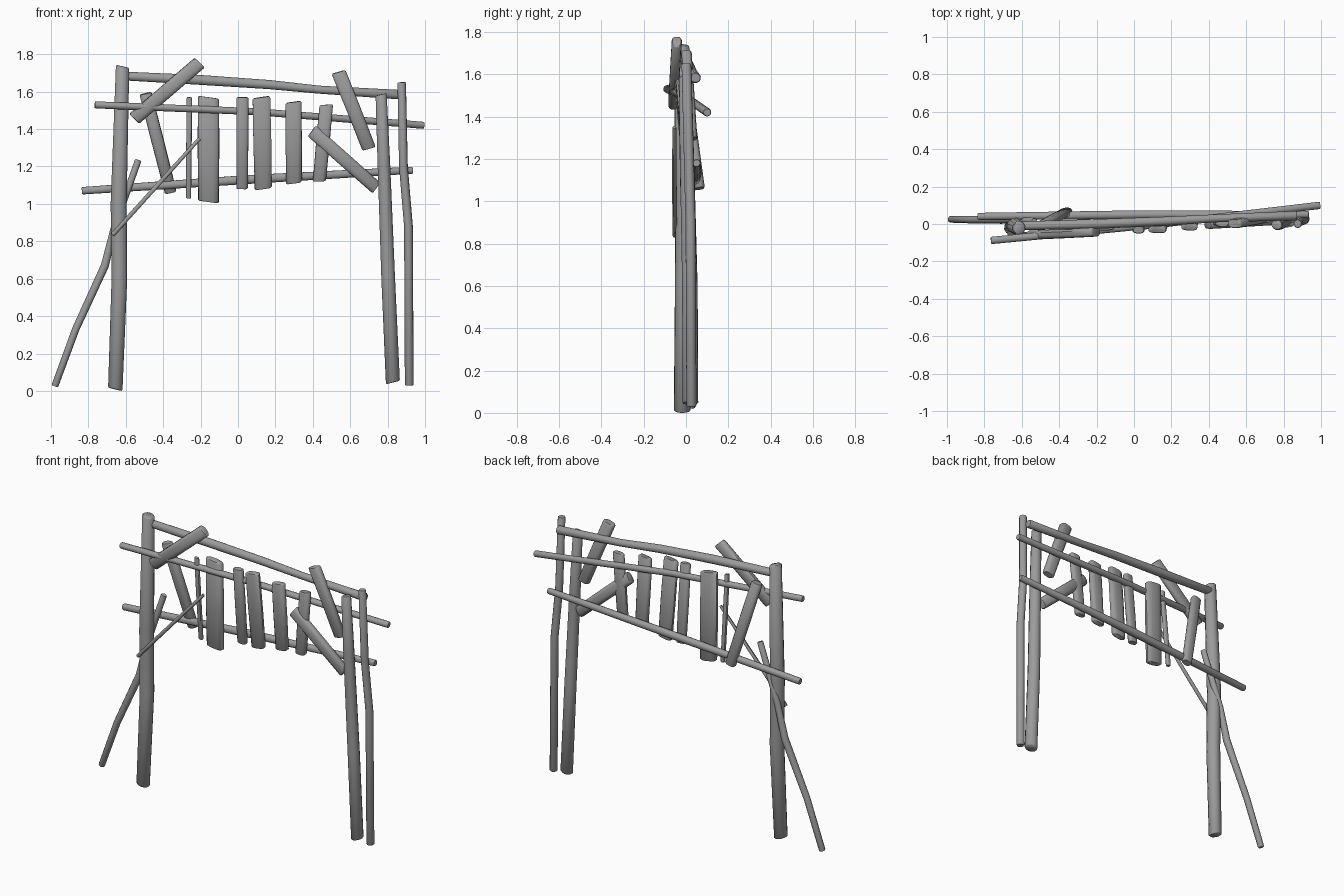
import bpy, bmesh, math, random
from mathutils import Vector

if "Cube" in bpy.data.objects:
    bpy.data.objects.remove(bpy.data.objects["Cube"])

random.seed(4)

# dark grey weathered timber
timber = bpy.data.materials.new("timber")
timber.diffuse_color = (.33, .33, .33, 1)
timber.use_nodes = True
timber.node_tree.nodes["Principled BSDF"].inputs["Base Color"].default_value = timber.diffuse_color


def log(name, pts, radii, depth=None, sides=12, slant=0.0):
    """Rough timber along a path; depth = half thickness in y (round if None)."""
    pts = [Vector(p) for p in pts]
    d0, d1 = (pts[1] - pts[0]).normalized(), (pts[-1] - pts[-2]).normalized()
    c = 0.006
    # extra rings next to the ends give a small worn chamfer
    path = [pts[0], pts[0] + d0 * c] + pts[1:-1] + [pts[-1] - d1 * c, pts[-1]]
    rad = [radii[0] * 0.85, radii[0]] + list(radii[1:-1]) + [radii[-1], radii[-1] * 0.85]
    wobble = [random.uniform(0.95, 1.04) for _ in range(sides)]
    bm = bmesh.new()
    rings = []
    last = len(path) - 1
    for i, (p, r) in enumerate(zip(path, rad)):
        t = (path[min(i + 1, last)] - path[max(i - 1, 0)]).normalized()
        side = Vector((0, 1, 0)).cross(t).normalized()
        back = t.cross(side)
        ry = r if depth is None else depth * r / max(radii)
        power = 1.0 if depth is None else 0.7   # flatter section for boards
        ring = []
        for k in range(sides):
            a = math.tau * (k + 0.5) / sides
            ca, sa = math.cos(a), math.sin(a)
            u = math.copysign(abs(ca) ** power, ca) * r * wobble[k]
            v = math.copysign(abs(sa) ** power, sa) * ry * wobble[k]
            tilt = slant * u if i in (0, 1, last - 1, last) else 0
            ring.append(bm.verts.new(p + side * u + back * v + t * tilt))
        rings.append(ring)
    for a, b in zip(rings, rings[1:]):
        for k in range(sides):
            j = (k + 1) % sides
            bm.faces.new((a[k], a[j], b[j], b[k]))
    bm.faces.new(rings[0][::-1])
    bm.faces.new(rings[-1])
    bmesh.ops.recalc_face_normals(bm, faces=bm.faces)
    me = bpy.data.meshes.new(name)
    bm.to_mesh(me)
    bm.free()
    me.materials.append(timber)
    ob = bpy.data.objects.new(name, me)
    bpy.context.collection.objects.link(ob)
    bpy.ops.object.select_all(action='DESELECT')
    ob.select_set(True)
    bpy.context.view_layer.objects.active = ob
    bpy.ops.object.shade_smooth_by_angle(angle=math.radians(50))
    return ob


# upright posts
log("left_post", [(-.655, -.018, .008), (-.633, -.010, .6), (-.637, -.008, 1.0), (-.616, -.02, 1.735)],
    [.04, .043, .044, .037], slant=-.2)
log("right_front_post", [(.828, .02, .045), (.803, .018, .6), (.78, .004, 1.21), (.765, -.003, 1.585)],
    [.038, .037, .034, .030], slant=.2)
log("right_rear_post", [(.915, .026, .03), (.911, .022, .88), (.884, .014, 1.2), (.875, .002, 1.65)],
    [.024, .024, .024, .023])

# leaning strut crossing the left post
log("leaning_strut", [(-.98, .025, .025), (-.868, .022, .33), (-.712, .022, .67), (-.66, .022, .88), (-.533, .015, 1.235)],
    [.019, .02, .022, .019, .018])

# three horizontal rails
log("top_rail", [(-.61, -.01, 1.683), (-.2, .0, 1.662), (.17, .015, 1.637), (.435, .03, 1.61), (.87, .045, 1.583)],
    [.024, .027, .025, .022, .026])
log("upper_rail", [(-.765, -.088, 1.53), (.1, -.005, 1.493), (.995, .1, 1.42)], [.02, .02, .02])
log("lower_rail", [(-.835, .04, 1.07), (.05, .05, 1.13), (.935, .05, 1.18)], [.02, .024, .019])

# upright slats: top x, y, z, bottom x, y, z, half width, half depth
slats = [
    (-.495, -.01, 1.59, -.36, .065, 1.06, .034, .025),
    (-.260, -.045, 1.57, -.265, .006, 1.03, .015, .012),
    (-.157, -.012, 1.57, -.157, -.004, 1.01, .059, .024),
    (.024, -.032, 1.57, .022, .014, 1.08, .034, .020),
    (.125, -.030, 1.57, .135, .016, 1.08, .048, .021),
    (.297, -.015, 1.545, .300, .018, 1.11, .045, .021),
    (.472, .004, 1.53, .435, .012, 1.12, .036, .021),
]
for i, (x0, y0, z0, x1, y1, z1, w, d) in enumerate(slats):
    mid = ((x0 + x1) / 2, (y0 + y1) / 2, (z0 + z1) / 2)
    log(f"slat_{i + 1}", [(x1, y1, z1), mid, (x0, y0, z0)], [w * .95, w, w * .98],
        depth=d, slant=random.uniform(-.15, .15))

# diagonal corner braces
log("upper_left_brace", [(-.555, -.06, 1.455), (-.38, -.052, 1.605), (-.205, -.043, 1.755)],
    [.037, .037, .037], depth=.024, slant=.1)
log("upper_right_brace", [(.70, .03, 1.295), (.62, .016, 1.50), (.537, .002, 1.705)],
    [.037, .038, .039], depth=.025, slant=-.1)
log("lower_right_brace", [(.74, .018, 1.085), (.565, .008, 1.24), (.395, -.002, 1.39)],
    [.035, .036, .036], depth=.025, slant=.1)
log("thin_stick", [(-.67, -.052, .835), (-.44, -.055, 1.09), (-.205, -.055, 1.35)], [.012, .012, .010], sides=8)
